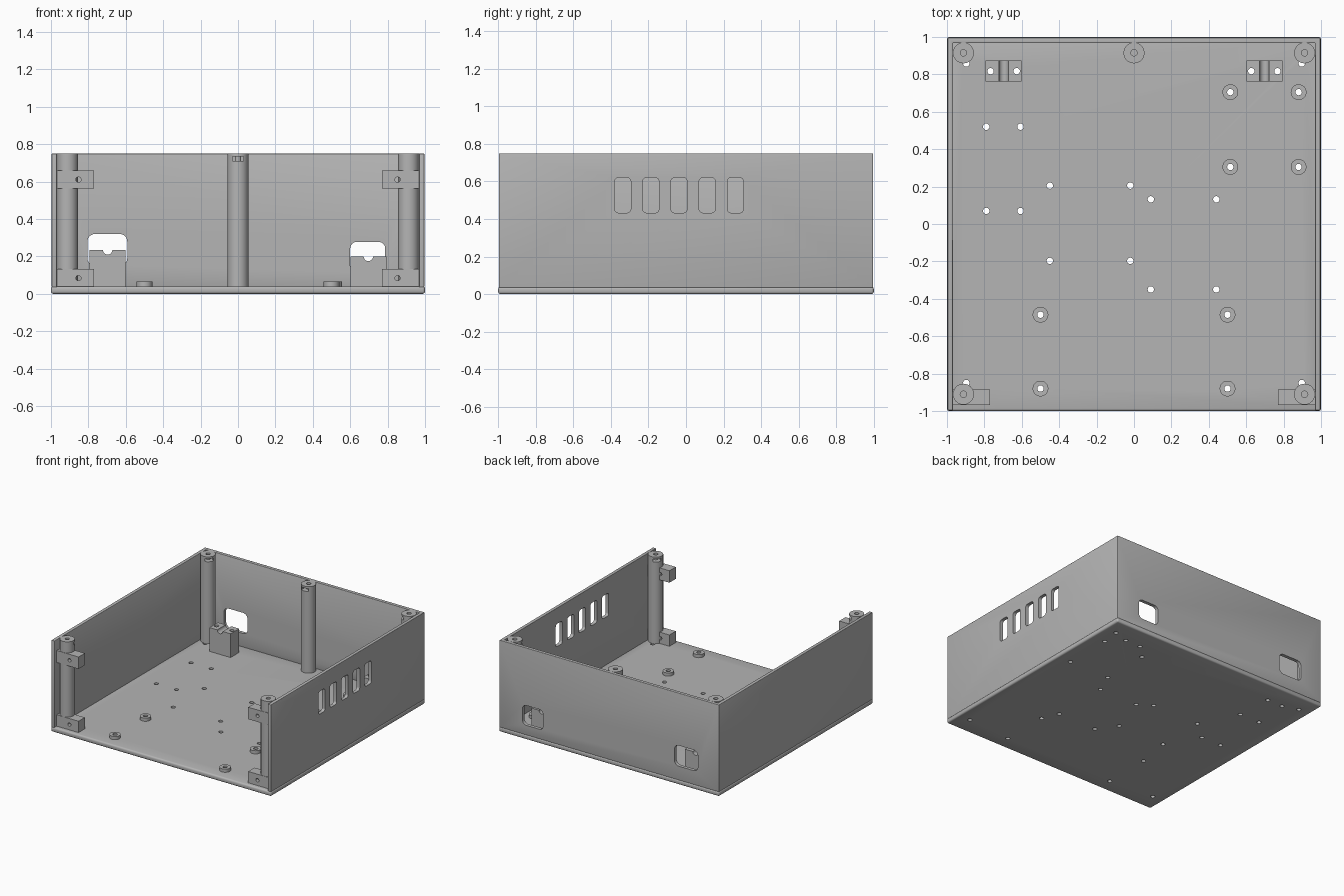
import bpy, bmesh, math
from mathutils import Vector, Matrix

cube = bpy.data.objects.get("Cube")
if cube:
    bpy.data.objects.remove(cube, do_unlink=True)

GREY = (0.46, 0.46, 0.46, 1)
mat = bpy.data.materials.new("case grey")
mat.use_nodes = True
mat.diffuse_color = GREY
mat.node_tree.nodes["Principled BSDF"].inputs["Base Color"].default_value = GREY

FLOOR, TOP, INNER = 0.04, 0.75, 0.968
HOLE = 0.017


def circle(u, v, r, n=32):
    return [(u + r * math.cos(2 * math.pi * i / n), v + r * math.sin(2 * math.pi * i / n)) for i in range(n)]


def rect(u0, u1, v0, v1):
    return [(u0, v0), (u1, v0), (u1, v1), (u0, v1)]


def round_rect(u0, u1, v0, v1, r, n=6):
    corners = [(u1 - r, v1 - r), (u0 + r, v1 - r), (u0 + r, v0 + r), (u1 - r, v0 + r)]
    pts = []
    for k, (u, v) in enumerate(corners):
        for i in range(n + 1):
            a = (k + i / n) * math.pi / 2
            pts.append((u + r * math.cos(a), v + r * math.sin(a)))
    return pts


def add_prism(bm, pts, axis, a, b):
    """Extrude a 2D outline along an axis from a to b."""
    place = {"x": lambda u, v, w: (w, u, v), "y": lambda u, v, w: (u, w, v), "z": lambda u, v, w: (u, v, w)}[axis]
    lo = [bm.verts.new(place(u, v, a)) for u, v in pts]
    hi = [bm.verts.new(place(u, v, b)) for u, v in pts]
    bm.faces.new(lo)
    bm.faces.new(hi)
    for i in range(len(pts)):
        j = (i + 1) % len(pts)
        bm.faces.new((lo[i], lo[j], hi[j], hi[i]))
    return lo + hi


def to_object(name, bm):
    bmesh.ops.recalc_face_normals(bm, faces=bm.faces[:])
    mesh = bpy.data.meshes.new(name)
    bm.to_mesh(mesh)
    bm.free()
    mesh.materials.append(mat)
    obj = bpy.data.objects.new(name, mesh)
    bpy.context.collection.objects.link(obj)
    return obj


def activate(obj):
    bpy.ops.object.select_all(action="DESELECT")
    obj.select_set(True)
    bpy.context.view_layer.objects.active = obj


def build(name, prisms, cuts=(), bevel=0, turn=None):
    """Make a part from prisms, round its edges, then cut holes in it."""
    bm = bmesh.new()
    for p in prisms:
        add_prism(bm, *p)
    obj = to_object(name, bm)
    activate(obj)
    if bevel:
        mod = obj.modifiers.new("rounded edges", "BEVEL")
        mod.width, mod.segments = bevel, 3
        bpy.ops.object.modifier_apply(modifier=mod.name)
    if cuts:
        cb = bmesh.new()
        for c in cuts:
            verts = add_prism(cb, *c)
            if turn and c[1] != "z":
                centre, angle = turn
                bmesh.ops.rotate(cb, verts=verts, cent=Vector(centre), matrix=Matrix.Rotation(angle, 3, "Z"))
        cutter = to_object("cutter", cb)
        cutter.hide_render = True
        mod = obj.modifiers.new("holes", "BOOLEAN")
        mod.operation, mod.object, mod.solver = "DIFFERENCE", cutter, "EXACT"
        activate(obj)
        bpy.ops.object.modifier_apply(modifier=mod.name)
        bpy.data.objects.remove(cutter, do_unlink=True)
    activate(obj)
    bpy.ops.object.shade_smooth_by_angle(angle=math.radians(35))
    return obj


# Hole positions in the floor
standoffs = [(x, y) for x in (0.515, 0.88) for y in (0.305, 0.705)]
standoffs += [(x, y) for x in (-0.5, 0.5) for y in (-0.485, -0.88)]
mounts = [(x, y) for x in (-0.79, -0.607) for y in (0.07, 0.52)]
mounts += [(x, y) for x in (-0.45, -0.02) for y in (-0.197, 0.205)]
mounts += [(x, y) for x in (0.09, 0.44) for y in (-0.35, 0.132)]
corner_holes = [(x, y) for x in (-0.897, 0.897) for y in (-0.85, 0.858)]
clip_holes = [(s * 0.697 + d, 0.817) for s in (-1, 1) for d in (-0.07, 0.07)]

# Floor plate with screw holes
build("floor_plate", [(rect(-1, 1, -1, 1), "z", 0, FLOOR)],
      [(circle(x, y, HOLE, 20), "z", -0.1, 0.1) for x, y in standoffs + mounts + corner_holes + clip_holes],
      bevel=0.013)

# Walls: open-fronted U with vent slots on one side and two rear sockets
E = 0.996
outline = [(-E, -E), (-INNER, -E), (-INNER, INNER), (INNER, INNER), (INNER, -E), (E, -E), (E, E), (-E, E)]
openings = [(round_rect(-0.805, -0.592, 0.15, 0.32, 0.04), "y", 0.9, 1.1),
            (round_rect(0.6, 0.787, 0.115, 0.278, 0.035), "y", 0.9, 1.1)]
for i in range(5):
    y = -0.337 + 0.15 * i
    openings.append((round_rect(y - 0.043, y + 0.043, 0.433, 0.62, 0.02), "x", 0.9, 1.1))
build("walls", [(outline, "z", FLOOR - 0.005, TOP)], openings, bevel=0.004)

# Screw posts with a nut slot that faces the middle of the case
posts = {"back_centre_post": (0, 0.915, 0)}
for side, s in (("left", 1), ("right", -1)):
    posts["back_" + side + "_post"] = (s * 0.912, 0.915, -s * math.pi / 4)
    posts["front_" + side + "_post"] = (s * 0.912, -0.91, -s * math.pi * 3 / 4)
for name, (x, y, angle) in posts.items():
    build(name, [(circle(x, y, 0.056, 40), "z", FLOOR - 0.005, TOP)],
          [(circle(x, y, HOLE, 20), "z", 0.6, 0.8),
           (rect(x - 0.03, x + 0.03, 0.71, 0.735), "y", y - 0.1, y + 0.028)],
          turn=((x, y, 0), angle))

# Board standoffs
for i, (x, y) in enumerate(standoffs):
    build("standoff_%d" % (i + 1), [(circle(x, y, 0.042), "z", FLOOR - 0.005, 0.066)],
          [(circle(x, y, HOLE, 20), "z", 0, 0.1)])

# Cable clamps in front of the rear sockets
for side, s, height in (("left", 1, 0.2), ("right", -1, 0.235)):
    x = s * 0.697
    groove = [(x + 0.025 * math.cos(a), height - 0.025 * math.sin(a))
              for a in (math.pi * i / 10 for i in range(11))]
    profile = [(x - 0.096, FLOOR - 0.005), (x + 0.096, FLOOR - 0.005), (x + 0.096, height)]
    profile += groove + [(x - 0.096, height)]
    build("cable_clamp_" + side, [(profile, "y", 0.762, 0.873)],
          [(circle(x + d, 0.817, HOLE, 20), "z", 0, 0.4) for d in (-0.07, 0.07)])

# Front panel brackets on the front posts
for side, s in (("left", 1), ("right", -1)):
    for level, z0, z1 in (("lower", FLOOR - 0.005, 0.133), ("upper", 0.562, 0.66)):
        xs = sorted((s * 0.77, s * 0.99))
        zc = (z0 + z1) / 2
        build("%s_bracket_%s" % (level, side), [(rect(*xs, z0, z1), "y", -0.967, -0.885)],
              [(circle(s * 0.853, zc, 0.014, 20), "y", -1.1, -0.8)])
